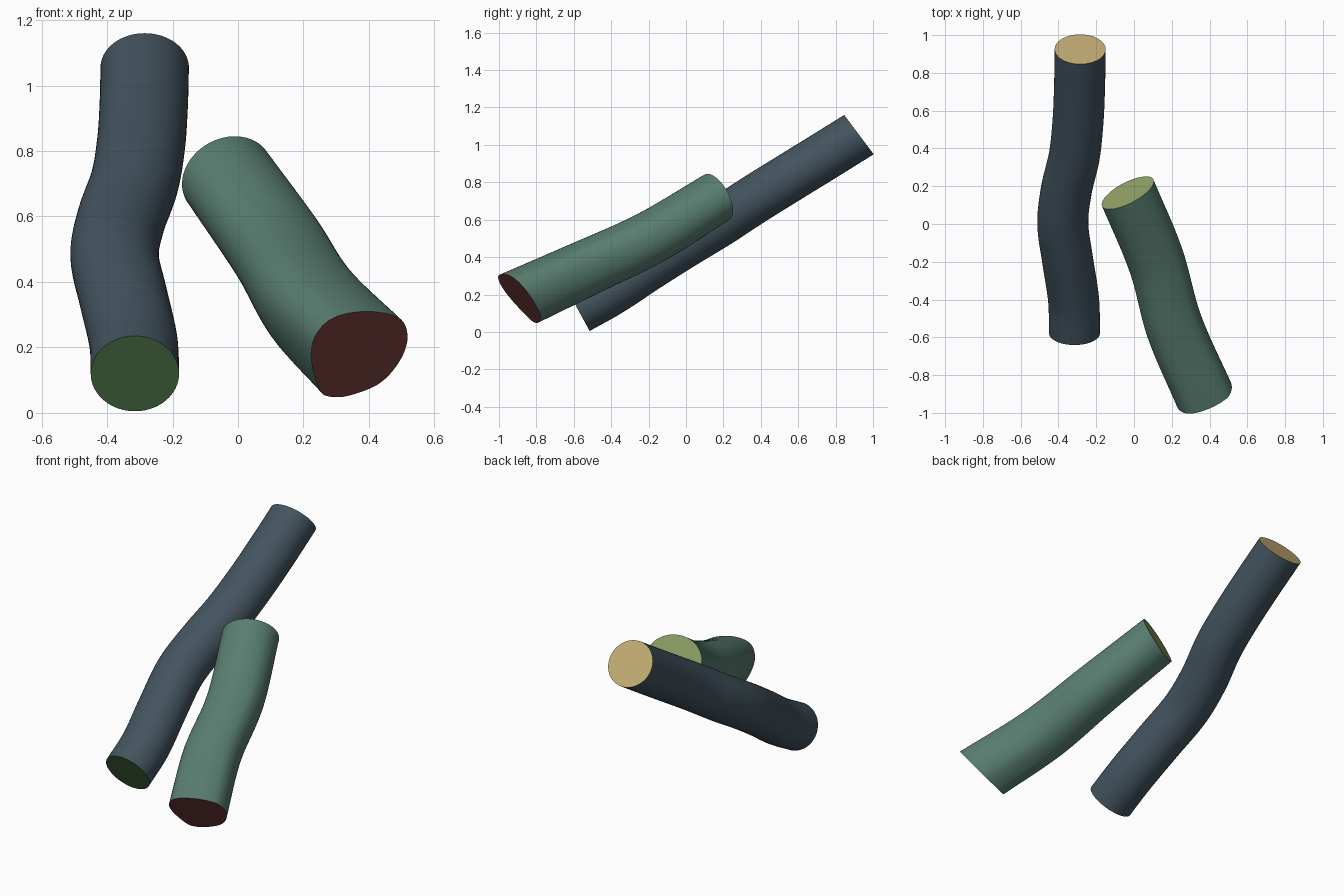
import bpy, bmesh, math
from mathutils import Vector

if "Cube" in bpy.data.objects:
    bpy.data.objects.remove(bpy.data.objects["Cube"])

N, STEPS = 64, 48


def material(name, srgb):
    m = bpy.data.materials.new(name)
    m.diffuse_color = [c ** 2.2 for c in srgb] + [1]
    m.use_nodes = True
    m.node_tree.nodes["Principled BSDF"].inputs["Base Color"].default_value = m.diffuse_color
    return m


def catmull(p, t, closed=False):
    """Smooth point at t in 0..1 through the list p."""
    n = len(p)
    s = t * (n if closed else n - 1)
    i = int(s) if closed else min(int(s), n - 2)
    f = s - i

    def at(k):
        if closed:
            return p[k % n]
        if k < 0:
            return p[0] * 2 - p[1]
        return p[k] if k < n else p[-1] * 2 - p[-2]
    a, b, c, d = at(i - 1), at(i), at(i + 1), at(i + 2)
    return 0.5 * (b * 2 + (c - a) * f + (a * 2 - b * 5 + c * 4 - d) * f * f
                  + (b * 3 - a - c * 3 + d) * f ** 3)


def loft(name, rings, colours):
    """Skin the rings and close both ends with coloured caps."""
    bm = bmesh.new()
    vs = [[bm.verts.new(p) for p in r] for r in rings]
    for a, b in zip(vs, vs[1:]):
        for i in range(N):
            j = (i + 1) % N
            bm.faces.new((a[i], a[j], b[j], b[i]))
    bm.faces.new(vs[0][::-1]).material_index = 1
    bm.faces.new(vs[-1]).material_index = 2
    bmesh.ops.recalc_face_normals(bm, faces=bm.faces)
    me = bpy.data.meshes.new(name)
    bm.to_mesh(me)
    bm.free()
    for part, c in zip(("side", "start_cap", "end_cap"), colours):
        me.materials.append(material(name + "_" + part, c))
    ob = bpy.data.objects.new(name, me)
    bpy.context.collection.objects.link(ob)
    bpy.ops.object.select_all(action='DESELECT')
    ob.select_set(True)
    bpy.context.view_layer.objects.active = ob
    bpy.ops.object.shade_smooth_by_angle(angle=math.radians(40))


# Long dark tube: round section swept along a bent path
path = [Vector(p) for p in (
    (-.315, -.578, .12), (-.32, -.40, .22), (-.35, -.20, .352), (-.377, 0, .478),
    (-.358, .18, .587), (-.316, .36, .705), (-.296, .55, .823), (-.288, .74, .94),
    (-.285, .925, 1.055))]
ends = {0: Vector((0, .88, .48)), STEPS: Vector((0, .8, .6))}
rings = []
for k in range(STEPS + 1):
    t = k / STEPS
    c = catmull(path, t)
    d = catmull(path, min(1, t + .03)) - catmull(path, max(0, t - .03))
    d = ends.get(k, d).normalized()
    v = d.cross(Vector((1, 0, 0))).normalized()
    u = v.cross(d)
    rings.append([c + .135 * math.cos(a) * u + .131 * math.sin(a) * v
                  for a in (math.tau * i / N for i in range(N))])
loft("dark_tube", rings, [(.27, .33, .37), (.29, .43, .28), (.76, .67, .45)])

# Short green tube: rounded triangular front rim blending to an oval back rim
rim = [Vector(p) for p in (
    (.518, .23), (.493, .289), (.398, .310), (.295, .292), (.237, .237), (.224, .163),
    (.249, .072), (.279, .050), (.34, .053), (.432, .09), (.493, .157))]
front, back = Vector((.37, -.88, .18)), Vector((-.033, .165, .72))
bend = [Vector(p) for p in ((0, 0), (-.02, -.02), (.015, -.035), (0, 0))]
rings = []
for k in range(STEPS + 1):
    t = k / STEPS
    c = front.lerp(back, t)
    o = catmull(bend, t)
    ring = []
    for i in range(N):
        p = catmull(rim, i / N, True)
        ax, az = p.x - front.x, p.y - front.z
        a = math.atan2(az, ax)
        dx = ax * (1 - t) + .138 * math.cos(a) * t
        dz = az * (1 - t) + .125 * math.sin(a + .17) * t
        # slanted section plane
        dy = (.407 + .113 * t) * dx - (.838 - .338 * t) * dz
        ring.append((c.x + o.x + dx, c.y + dy, c.z + o.y + dz))
    rings.append(ring)
loft("green_tube", rings, [(.35, .49, .44), (.47, .25, .25), (.57, .64, .41)])
